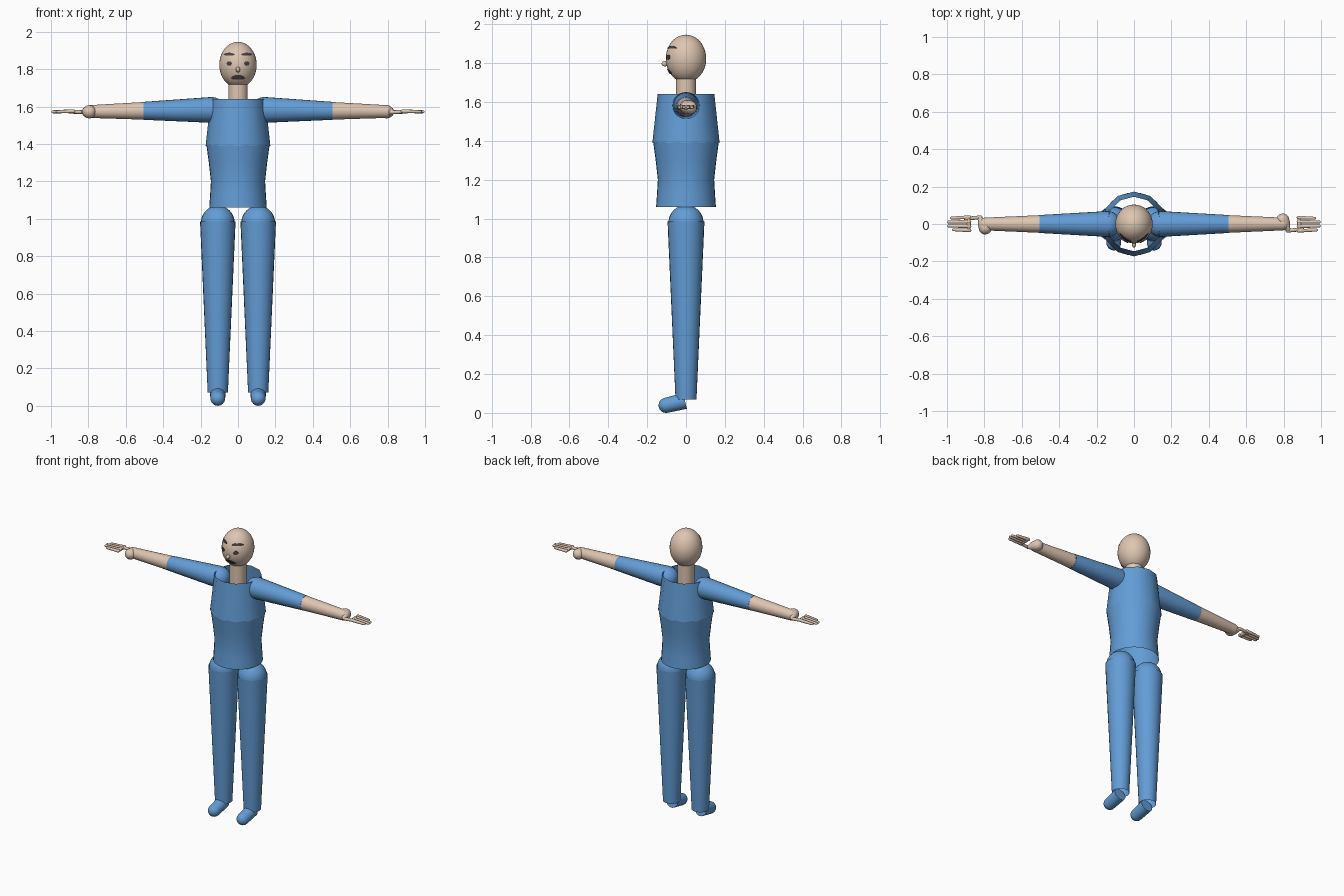
import bpy, bmesh, math
from mathutils import Vector

if "Cube" in bpy.data.objects:
    bpy.data.objects.remove(bpy.data.objects["Cube"])


def material(name, rgb):
    m = bpy.data.materials.new(name)
    m.diffuse_color = (*rgb, 1)
    m.use_nodes = True
    m.node_tree.nodes["Principled BSDF"].inputs["Base Color"].default_value = m.diffuse_color
    return m


BLUE = material("blue cloth", (0.125, 0.335, 0.67))
SKIN = material("skin", (0.73, 0.56, 0.44))
DARK = material("dark features", (0.07, 0.055, 0.06))


def finish(name, bm, mat, angle=35):
    me = bpy.data.meshes.new(name)
    bmesh.ops.recalc_face_normals(bm, faces=bm.faces)
    bm.to_mesh(me)
    bm.free()
    me.materials.append(mat)
    ob = bpy.data.objects.new(name, me)
    bpy.context.collection.objects.link(ob)
    bpy.ops.object.select_all(action='DESELECT')
    ob.select_set(True)
    bpy.context.view_layer.objects.active = ob
    bpy.ops.object.shade_smooth_by_angle(angle=math.radians(angle))
    return ob


def lathe(name, start, end, profile, mat, sides=24, angle=35):
    """Turn (distance, radius) pairs about the line from start towards end."""
    start = Vector(start)
    axis = (Vector(end) - start).normalized()
    side = axis.cross(Vector((0, 1, 0)) if abs(axis.y) < 0.7 else Vector((1, 0, 0))).normalized()
    up = axis.cross(side)
    bm = bmesh.new()
    rings = []
    for d, r in profile:
        c = start + axis * d
        if r < 1e-5:
            rings.append([bm.verts.new(c)])
            continue
        rings.append([bm.verts.new(c + r * (side * math.cos(a) + up * math.sin(a)))
                      for a in (2 * math.pi * i / sides for i in range(sides))])
    for a, b in zip(rings, rings[1:]):
        for i in range(sides):
            j = (i + 1) % sides
            if len(a) == 1:
                bm.faces.new((a[0], b[i], b[j]))
            elif len(b) == 1:
                bm.faces.new((a[i], a[j], b[0]))
            else:
                bm.faces.new((a[i], a[j], b[j], b[i]))
    return finish(name, bm, mat, angle)


def dome(d, r, grow, steps=6):
    """Rounded end of radius r centred at distance d; grow opens it, otherwise it closes."""
    pts = [(d + r * math.sin(t), r * math.cos(t))
           for t in (math.pi / 2 * i / steps for i in range(steps + 1))]
    return [(2 * d - p, q) for p, q in reversed(pts)] if grow else pts


def ellipsoid(name, loc, size, mat, u=24, v=16):
    bm = bmesh.new()
    bmesh.ops.create_uvsphere(bm, u_segments=u, v_segments=v, radius=1)
    bmesh.ops.scale(bm, vec=size, verts=bm.verts)
    bmesh.ops.translate(bm, vec=loc, verts=bm.verts)
    return finish(name, bm, mat, 60)


# Head and neck
HEAD_Z, HX, HY, HZ = 1.823, 0.1, 0.104, 0.123
ellipsoid("head", (0, 0, HEAD_Z), (HX, HY, HZ), SKIN, 32, 20)
lathe("neck", (0, 0, 1.58), (0, 0, 2), [(0, 0), (0, 0.052), (0.16, 0.052)], SKIN)
ellipsoid("nose", (0, -0.108, 1.797), (0.012, 0.018, 0.014), SKIN, 12, 8)


def face_plate(name, cx, cz, w, h, bend=0.0):
    """Thin lens-shaped plate following the curve of the head."""
    bm = bmesh.new()
    n = 10
    rows = []
    for i in range(n + 1):
        u = -1 + 2 * i / n
        half = h * max(0.15, math.sqrt(max(0, 1 - u * u)))
        col = []
        for v in (-1, 0, 1):
            x, z = cx + u * w, cz + bend * u * u + v * half
            k = 1 - (x / HX) ** 2 - ((z - HEAD_Z) / HZ) ** 2
            col.append(bm.verts.new((x, -HY * math.sqrt(max(k, 0)) - 0.004, z)))
        rows.append(col)
    for a, b in zip(rows, rows[1:]):
        for k in range(2):
            bm.faces.new((a[k], b[k], b[k + 1], a[k + 1]))
    geo = bmesh.ops.extrude_face_region(bm, geom=bm.faces[:])
    bmesh.ops.translate(bm, vec=(0, 0.008, 0),
                        verts=[g for g in geo["geom"] if isinstance(g, bmesh.types.BMVert)])
    return finish(name, bm, DARK)


face_plate("mouth", 0, 1.757, 0.037, 0.013, -0.005)
for s, tag in ((-1, "right"), (1, "left")):
    face_plate(tag + "_eyebrow", s * 0.047, 1.881, 0.03, 0.007, -0.004)
    face_plate(tag + "_eye", s * 0.047, 1.83, 0.014, 0.012)

# Torso: faceted chest with an open collar, smooth waist below
lathe("chest", (0, 0, 1.39), (0, 0, 2), [(0, 0.173), (0.25, 0.146)], BLUE, 12, 40)
lathe("waist", (0, 0, 1.06), (0, 0, 2),
      [(0, 0.154), (0.07, 0.149), (0.14, 0.145), (0.24, 0.156), (0.335, 0.169)], BLUE, 32)

for s, tag in ((-1, "right"), (1, "left")):
    # Arm: rounded shoulder and sleeve, then bare forearm
    z = 1.577
    lathe(tag + "_sleeve", (s * 0.14, 0, 1.582), (s * 0.505, 0, z),
          dome(0, 0.069, True) + [(0.365, 0.048)], BLUE)
    lathe(tag + "_forearm", (s * 0.505, 0, z), (s * 0.81, 0, 1.573),
          [(0, 0.047), (0.29, 0.034)] + dome(0.29, 0.034, False)[1:], SKIN)
    # Hand: wrist heel, link bone and four slim fingers
    lathe(tag + "_wrist", (s * 0.795, s * 0.02, 1.572), (s * 0.83, s * -0.04, 1.57),
          dome(0, 0.036, True, 4) + [(0.03, 0.028)] + dome(0.055, 0.014, False, 4), SKIN, 16)
    lathe(tag + "_hand_link", (s * 0.82, s * -0.036, 1.57), (s * 0.9, s * -0.028, 1.572),
          dome(0, 0.01, True, 3) + dome(0.08, 0.01, False, 3), SKIN, 12)
    for i, (y, tip) in enumerate(((-0.036, 0.975), (-0.012, 0.99), (0.012, 0.99), (0.034, 0.965))):
        length = tip - 0.88
        lathe(f"{tag}_finger_{i + 1}", (s * 0.88, s * y, 1.575), (s * tip, s * y * 0.9, 1.572),
              dome(0, 0.0105, True, 3) + dome(length, 0.008, False, 3), SKIN, 10)
    ellipsoid(tag + "_knuckles", (s * 0.884, 0, 1.573), (0.012, 0.043, 0.011), SKIN, 12, 8)

    # Leg: tapered tube with a rounded hip
    x = s * 0.108
    lathe(tag + "_hip", (x, 0, 0.98), (x, 0, 2), dome(0, 0.09, False, 8), BLUE)
    lathe(tag + "_leg", (x, 0, 0.07), (x, 0, 2), [(0, 0.054), (0.915, 0.095)], BLUE)
    # Foot: angled tube with a rounded toe
    lathe(tag + "_foot", (x, -0.005, 0.062), (x, -0.102, 0.039),
          [(0, 0), (0, 0.042)] + dome(0.1, 0.039, False), BLUE)
